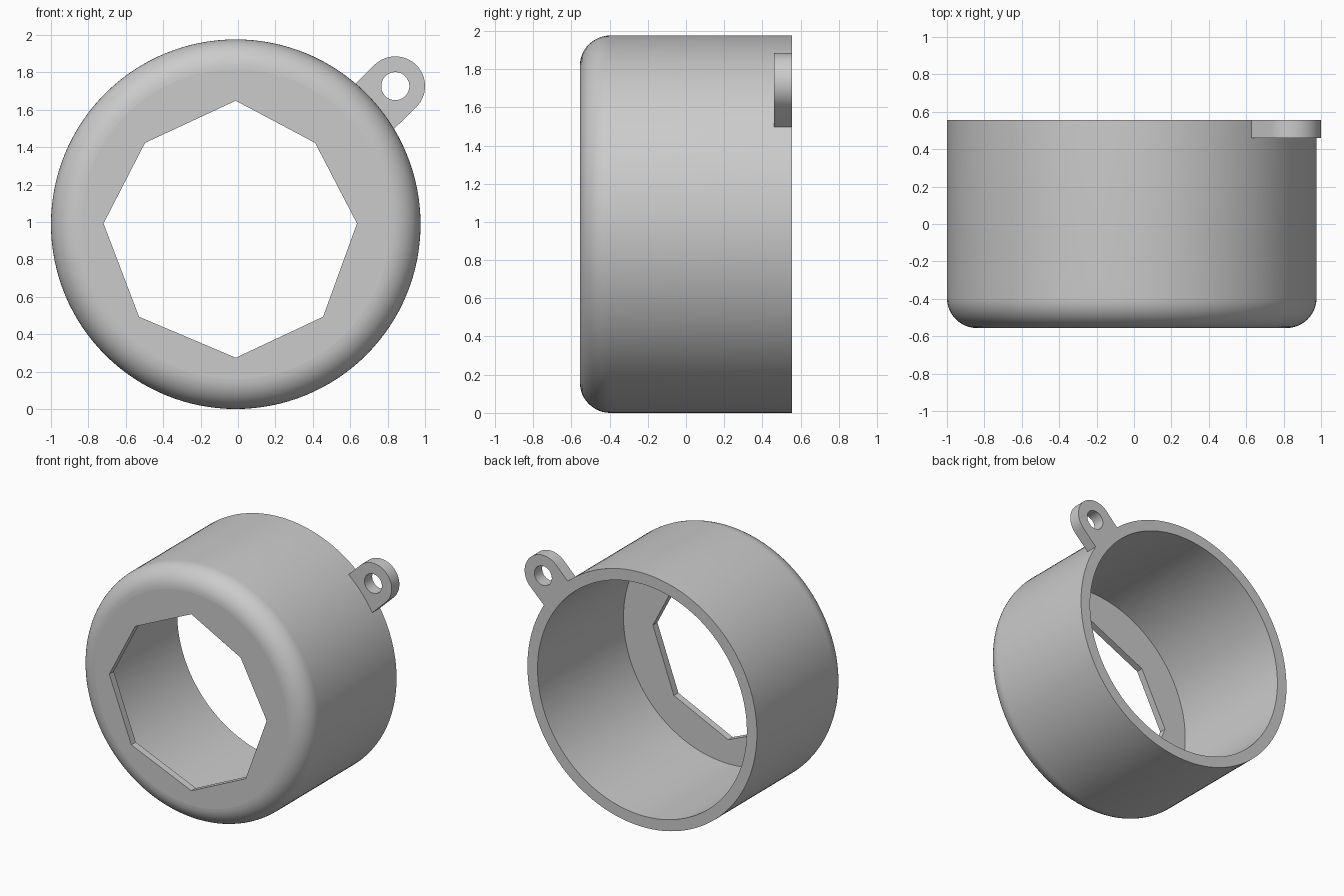
import bpy, bmesh
from math import sin, cos, pi, atan2, hypot, asin

if "Cube" in bpy.data.objects:
    bpy.data.objects.remove(bpy.data.objects["Cube"])

CX, CZ, R = -0.012, 0.988, 0.988      # ring axis and outer radius
FRONT, BACK = -0.556, 0.556
WALL, FLOOR, FILLET = 0.087, 0.055, 0.16
SEG = 128

grey = bpy.data.materials.new("grey plastic")
grey.use_nodes = True
colour = (0.6, 0.6, 0.6, 1)
grey.diffuse_color = colour
grey.node_tree.nodes["Principled BSDF"].inputs["Base Color"].default_value = colour


def arc(x, z, r, start, end, n):
    return [(x + r * cos(start + (end - start) * i / n),
             z + r * sin(start + (end - start) * i / n)) for i in range(n + 1)]


def circle(x, z, r, n=SEG):
    return arc(x, z, r, 0, 2 * pi, n)[:-1]


def pierced_solid(name, outer, inner):
    """Bridge each chain of (outline, y) loops, then cap between their ends."""
    bm = bmesh.new()
    ends = []
    for chain in (outer, inner):
        loops = [[bm.verts.new((x, y, z)) for x, z in pts] for pts, y in chain]
        for a, b in zip(loops, loops[1:]):
            for i in range(len(a)):
                j = (i + 1) % len(a)
                bm.faces.new((a[i], a[j], b[j], b[i])).smooth = True
        ends.append((loops[0], loops[-1]))
    for cap in zip(*ends):
        edges = [bm.edges.get((l[i - 1], l[i])) for l in cap for i in range(len(l))]
        bmesh.ops.triangle_fill(bm, edges=edges, normal=(0, -1, 0), use_beauty=True)
    bmesh.ops.recalc_face_normals(bm, faces=bm.faces)
    for e in bm.edges:
        e.smooth = e.calc_face_angle(0) < 0.5
    mesh = bpy.data.meshes.new(name)
    bm.to_mesh(mesh)
    bm.free()
    mesh.materials.append(grey)
    obj = bpy.data.objects.new(name, mesh)
    bpy.context.collection.objects.link(obj)


# Cup: inner wall, back rim, outer wall and rounded front edge
profile = [(R - WALL, FRONT + FLOOR), (R - WALL, BACK), (R, BACK)]
profile += arc(R - FILLET, FRONT + FILLET, FILLET, 0, -pi / 2, 12)
# Uneven eight-sided opening, relative to the ring axis
opening = [(0, 0.66), (0.424, 0.435), (0.648, 0.004), (0.467, -0.495),
           (0, -0.714), (-0.517, -0.495), (-0.707, 0.004), (-0.485, 0.435)]
opening = [(CX + x, CZ + z) for x, z in opening]
pierced_solid("cup", [(circle(CX, CZ, r), y) for r, y in profile],
              [(opening, FRONT + FLOOR), (opening, FRONT)])

# Hanging tab: round end, straight sides, foot following the outer wall
TX, TZ, TR = 0.841, 1.726, 0.159
lean = atan2(TZ - CZ, TX - CX)
side = pi / 4
half = asin(TR / R)
skew = hypot(TX - CX, TZ - CZ) * sin(lean - side) / R
mid = side + asin(skew)
outline = arc(TX, TZ, TR, side - pi / 2, side + pi / 2, 32)
outline += arc(CX, CZ, R - 0.004, mid + half, mid - half, 10)
hole = circle(TX, TZ, 0.075, 48)
pierced_solid("hanging_tab", [(outline, BACK - 0.095), (outline, BACK)],
              [(hole, BACK - 0.095), (hole, BACK)])
